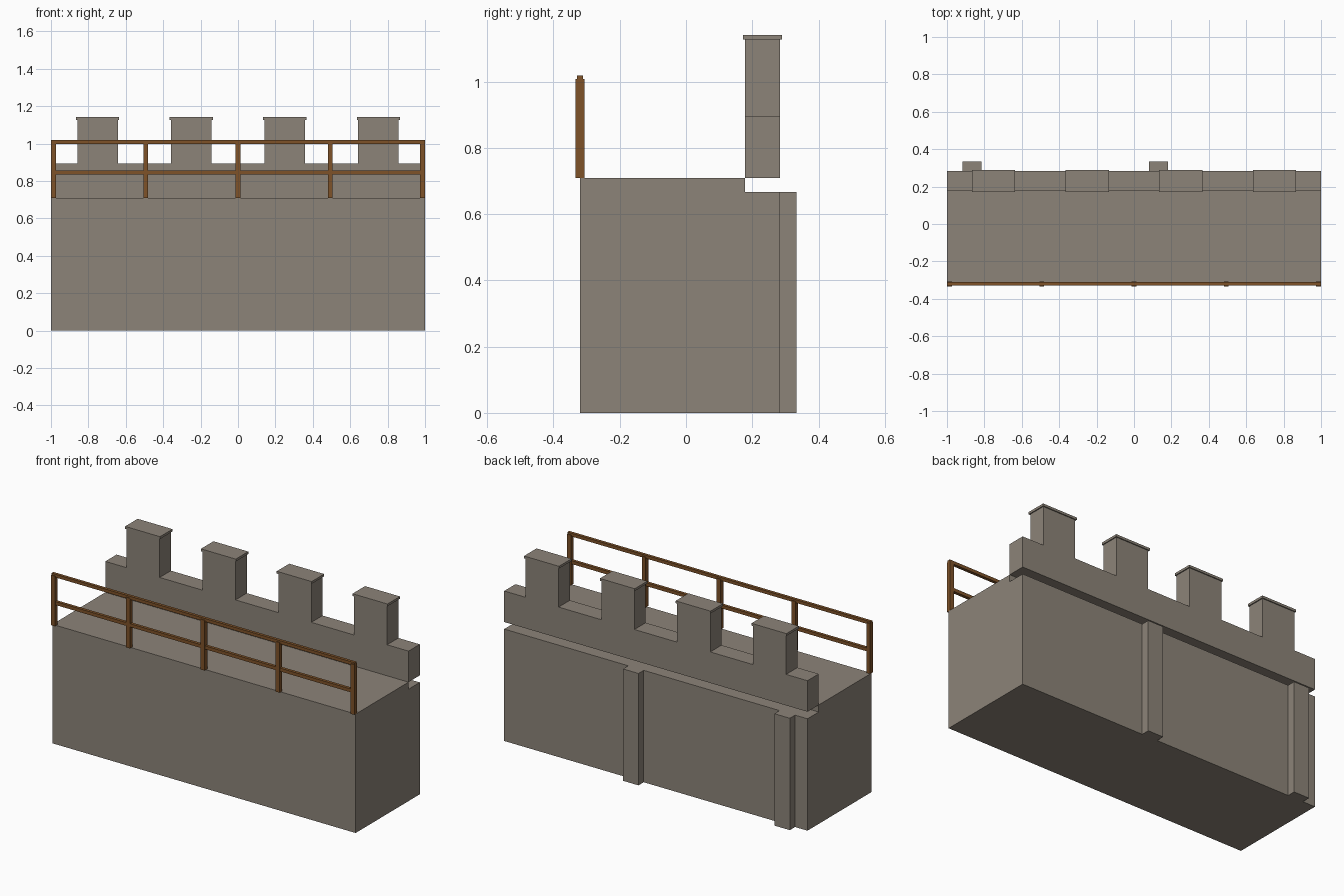
import bpy, bmesh
from mathutils import Vector

if "Cube" in bpy.data.objects:
    bpy.data.objects.remove(bpy.data.objects["Cube"])


def material(name, rgb):
    m = bpy.data.materials.new(name)
    m.diffuse_color = (*rgb, 1)
    m.use_nodes = True
    m.node_tree.nodes["Principled BSDF"].inputs["Base Color"].default_value = m.diffuse_color
    return m


STONE = material("grey_stone", (0.265, 0.23, 0.19))
WOOD = material("brown_wood", (0.21, 0.085, 0.022))


def finish(name, bm, mat):
    bmesh.ops.recalc_face_normals(bm, faces=bm.faces)
    me = bpy.data.meshes.new(name)
    bm.to_mesh(me)
    bm.free()
    me.materials.append(mat)
    ob = bpy.data.objects.new(name, me)
    bpy.context.collection.objects.link(ob)
    return ob


def prism(name, points, direction, mat):
    """Extrude a closed planar outline along a direction."""
    bm = bmesh.new()
    face = bm.faces.new([bm.verts.new(p) for p in points])
    ext = bmesh.ops.extrude_face_region(bm, geom=[face])
    # original face is kept as the back cap
    verts = [g for g in ext["geom"] if isinstance(g, bmesh.types.BMVert)]
    bmesh.ops.translate(bm, verts=verts, vec=Vector(direction))
    return finish(name, bm, mat)


def box(name, x, y, z, mat):
    pts = [(x[0], y[0], z[0]), (x[1], y[0], z[0]), (x[1], y[1], z[0]), (x[0], y[1], z[0])]
    return prism(name, pts, (0, 0, z[1] - z[0]), mat)


FRONT, LIP, BACK, OUT = -0.32, 0.178, 0.284, 0.333
LEDGE, DECK, CRENEL, MERLON, TOP = 0.667, 0.709, 0.894, 1.127, 1.141

# Wall body with a lower ledge along the back
side = [(FRONT, 0), (BACK, 0), (BACK, LEDGE), (LIP, LEDGE), (LIP, DECK), (FRONT, DECK)]
prism("wall_body", [(-1, y, z) for y, z in side], (2, 0, 0), STONE)

# Parapet with four merlons, cut as one outline
merlons = (-0.75, -0.25, 0.25, 0.75)
HALF = 0.109
outline = [(1, DECK), (-1, DECK), (-1, CRENEL)]
for c in merlons:
    outline += [(c - HALF, CRENEL), (c - HALF, MERLON), (c + HALF, MERLON), (c + HALF, CRENEL)]
outline.append((1, CRENEL))
prism("parapet", [(x, LIP, z) for x, z in outline], (0, BACK - LIP, 0), STONE)

# Coping slab on each merlon
for c in merlons:
    box("merlon_cap", (c - 0.115, c + 0.115), (LIP - 0.006, BACK + 0.006), (MERLON, TOP), STONE)

# Buttress strips on the back
for c in (-0.867, 0.131):
    box("buttress", (c - 0.051, c + 0.051), (BACK, OUT), (0, LEDGE), STONE)

# Wooden railing: posts and two rails
for i in range(-2, 3):
    x = i * 0.4935
    box("railing_post", (x - 0.013, x + 0.013), (FRONT - 0.013, FRONT + 0.013), (DECK, 1.008), WOOD)
for name, z in (("lower_rail", (0.835, 0.855)), ("top_rail", (0.999, 1.018))):
    box(name, (-1, 1), (FRONT - 0.009, FRONT + 0.009), z, WOOD)
